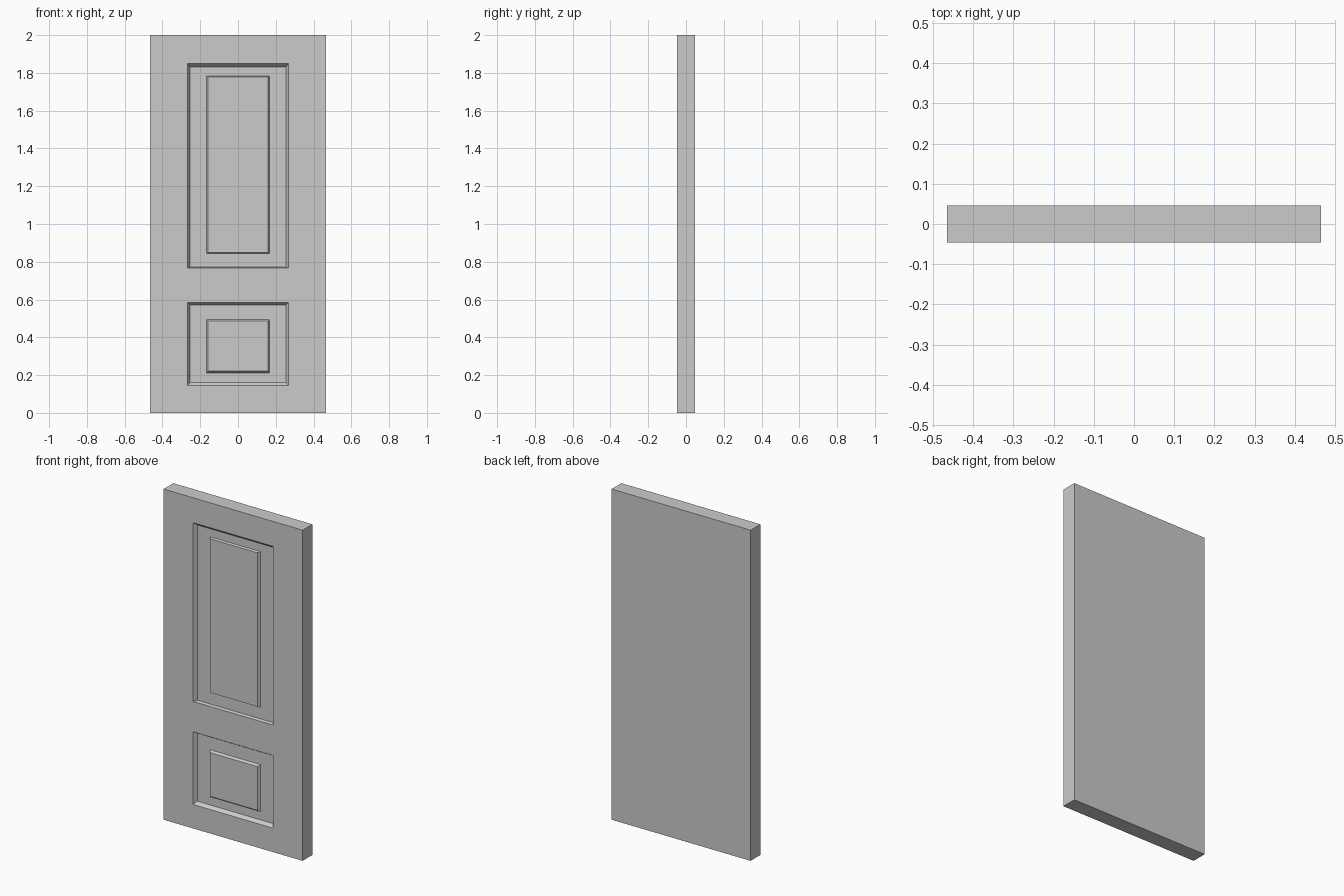
import bpy, bmesh

if "Cube" in bpy.data.objects:
    bpy.data.objects.remove(bpy.data.objects["Cube"])

HW, HD, H = 0.465, 0.0465, 2.0      # half width, half depth, height
FRONT = -HD
FLOOR = FRONT + 0.02                # recessed panel floor
FIELD = FRONT + 0.006               # raised centre field

bm = bmesh.new()


def ring(hx, z0, z1, y):
    return [bm.verts.new((x, y, z)) for x, z in
            ((-hx, z0), (hx, z0), (hx, z1), (-hx, z1))]


def bridge(a, b):
    for i in range(4):
        j = (i + 1) % 4
        bm.faces.new((a[i], a[j], b[j], b[i]))


def panel(outer, floor_edge, base, field):
    """Sloped recess with a raised, bevelled centre; returns its outer ring."""
    rings = [ring(*r, y) for r, y in
             zip((outer, floor_edge, base, field), (FRONT, FLOOR, FLOOR, FIELD))]
    for a, b in zip(rings, rings[1:]):
        bridge(a, b)
    bm.faces.new(rings[-1])
    return rings[0]


# Two panels: (half width, bottom, top) of each nested rectangle
lower = panel((0.267, 0.145, 0.584), (0.254, 0.161, 0.572),
              (0.168, 0.211, 0.495), (0.159, 0.221, 0.486))
upper = panel((0.267, 0.768, 1.849), (0.254, 0.772, 1.832),
              (0.168, 0.843, 1.783), (0.159, 0.848, 1.779))

# Slab: front frame around the panels, then sides and back
front = ring(HW, 0, H, FRONT)
back = ring(HW, 0, H, HD)
a, b, c, d = front
l, u = lower, upper
bm.faces.new((a, b, l[1], l[0]))                # bottom rail
bm.faces.new((l[3], l[2], u[1], u[0]))          # middle rail
bm.faces.new((u[3], u[2], c, d))                # top rail
bm.faces.new((a, l[0], l[3], u[0], u[3], d))    # left stile
bm.faces.new((b, c, u[2], u[1], l[2], l[1]))    # right stile
bridge(back, front)
bm.faces.new(back)
bmesh.ops.recalc_face_normals(bm, faces=bm.faces[:])

mesh = bpy.data.meshes.new("door_leaf")
bm.to_mesh(mesh)
bm.free()
bpy.context.collection.objects.link(bpy.data.objects.new("door_leaf", mesh))
